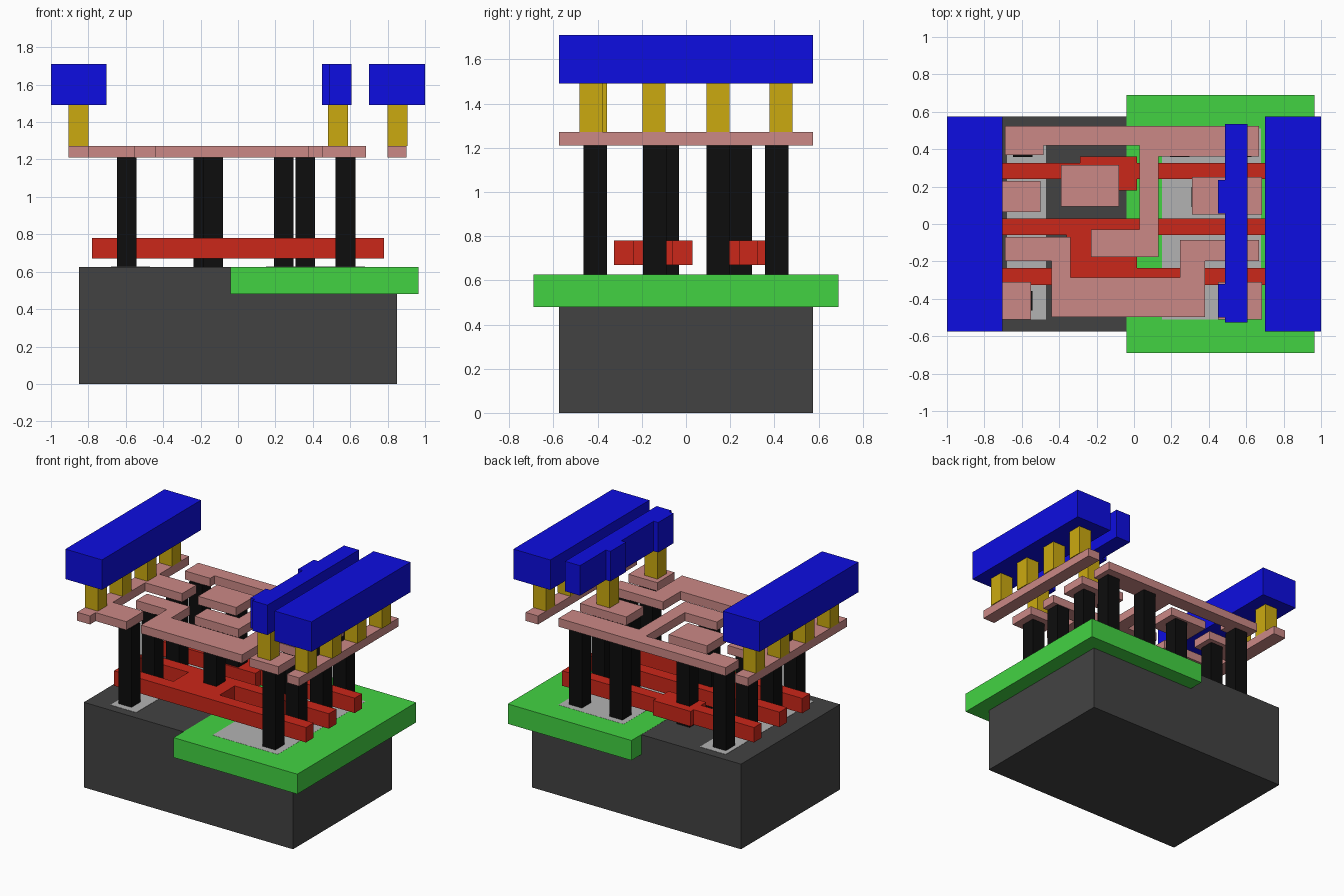
import bpy, bmesh


def material(name, r, g, b):
    m = bpy.data.materials.new(name)
    m.diffuse_color = (r, g, b, 1)
    return m


BASE = material("dark_grey", 0.055, 0.055, 0.055)
WELL = material("green", 0.055, 0.65, 0.055)
DIFF = material("light_grey", 0.45, 0.45, 0.45)
GATE = material("red", 0.6, 0.02, 0.01)
POST = material("black", 0.004, 0.004, 0.004)
PINK = material("pink", 0.6, 0.25, 0.24)
GOLD = material("gold", 0.6, 0.4, 0.005)
BLUE = material("blue", 0.004, 0.004, 0.75)


def plate(name, outline, z0, z1, mat):
    """Flat outline in plan, extruded from z0 to z1."""
    bm = bmesh.new()
    face = bm.faces.new([bm.verts.new((x, y, z0)) for x, y in outline])
    top = bmesh.ops.extrude_face_region(bm, geom=[face])["geom"]
    for v in top:
        if isinstance(v, bmesh.types.BMVert):
            v.co.z = z1
    bmesh.ops.recalc_face_normals(bm, faces=bm.faces)
    me = bpy.data.meshes.new(name)
    bm.to_mesh(me)
    bm.free()
    me.materials.append(mat)
    ob = bpy.data.objects.new(name, me)
    bpy.context.collection.objects.link(ob)
    return ob


def box(name, x0, x1, y0, y1, z0, z1, mat):
    return plate(name, [(x0, y0), (x1, y0), (x1, y1), (x0, y1)], z0, z1, mat)


def post(name, x, y, z0, z1, mat, r=0.053):
    return box(name, x - r, x + r, y - r, y + r, z0, z1, mat)


# Base block, well and doped strips
box("base_block", -0.85, 0.85, -0.575, 0.575, 0, 0.625, BASE)
box("well", -0.04, 0.965, -0.69, 0.69, 0.48, 0.626, WELL)
box("left_doped_strip", -0.68, -0.47, -0.51, 0.51, 0.57, 0.627, DIFF)
box("right_doped_strip", 0.15, 0.68, -0.51, 0.51, 0.57, 0.627, DIFF)

# Gate layer: a back strip with a pad, and two front strips joined by a bridge
GZ = (0.67, 0.78, GATE)
plate("back_gate", [(-0.78, 0.24), (-0.29, 0.24), (-0.29, 0.18), (0.015, 0.18),
                    (0.015, 0.24), (0.78, 0.24), (0.78, 0.325), (0.015, 0.325),
                    (0.015, 0.36), (-0.29, 0.36), (-0.29, 0.325), (-0.78, 0.325)], *GZ)
box("front_gate", -0.78, 0.78, -0.325, -0.235, *GZ)
box("middle_gate", -0.78, 0.78, -0.06, 0.03, *GZ)
box("gate_bridge", -0.36, 0.015, -0.235, -0.06, *GZ)

# Contact posts
CONTACTS = [(x, y) for x in (-0.595, 0.575) for y in (-0.41, -0.142, 0.145, 0.41)]
CONTACTS += [(0.245, 0.41), (0.36, 0.145), (-0.185, 0.245), (-0.132, -0.085)]
for i, (x, y) in enumerate(CONTACTS):
    post(f"contact_post_{i + 1}", x, y, 0.625, 1.21, POST)

# Lower wiring
LZ = (1.21, 1.272, PINK)
plate("left_rail", [(-0.905, -0.575), (-0.80, -0.575), (-0.80, -0.51), (-0.55, -0.51),
                    (-0.55, -0.31), (-0.80, -0.31), (-0.80, 0.065), (-0.50, 0.065),
                    (-0.50, 0.23), (-0.80, 0.23), (-0.80, 0.575), (-0.905, 0.575)], *LZ)
box("right_rail", 0.80, 0.90, -0.575, 0.575, *LZ)
plate("back_wire", [(-0.69, 0.37), (-0.485, 0.37), (-0.485, 0.42), (0.03, 0.42),
                    (0.03, -0.03), (-0.23, -0.03), (-0.23, -0.177), (0.13, -0.177),
                    (0.13, 0.36), (0.668, 0.36), (0.668, 0.525), (-0.69, 0.525)], *LZ)
plate("front_wire", [(-0.69, -0.197), (-0.44, -0.197), (-0.44, -0.497), (0.38, -0.497),
                     (0.38, -0.197), (0.668, -0.197), (0.668, -0.085), (0.245, -0.085),
                     (0.245, -0.287), (-0.34, -0.287), (-0.34, -0.07), (-0.69, -0.07)], *LZ)
box("input_pad", -0.39, -0.08, 0.093, 0.315, *LZ)
box("right_back_pad", 0.31, 0.685, 0.05, 0.25, *LZ)
box("right_front_pad", 0.45, 0.685, -0.51, -0.31, *LZ)

# Vias up to the upper wiring
VIAS = [(x, y) for x in (-0.853, 0.853) for y in (-0.43, -0.145, 0.145, 0.43)]
VIAS += [(0.535, 0.145), (0.535, -0.41)]
for i, (x, y) in enumerate(VIAS):
    post(f"via_{i + 1}", x, y, 1.272, 1.49, GOLD)

# Upper wiring: two power bars and a notched link
UZ = (1.49, 1.71, BLUE)
box("left_power_bar", -1, -0.703, -0.575, 0.575, *UZ)
box("right_power_bar", 0.70, 1, -0.575, 0.575, *UZ)
plate("upper_link", [(0.487, -0.527), (0.608, -0.527), (0.608, 0.535), (0.487, 0.535),
                     (0.487, 0.235), (0.45, 0.235), (0.45, 0.055), (0.487, 0.055),
                     (0.487, -0.32), (0.45, -0.32), (0.45, -0.50), (0.487, -0.50)], *UZ)
